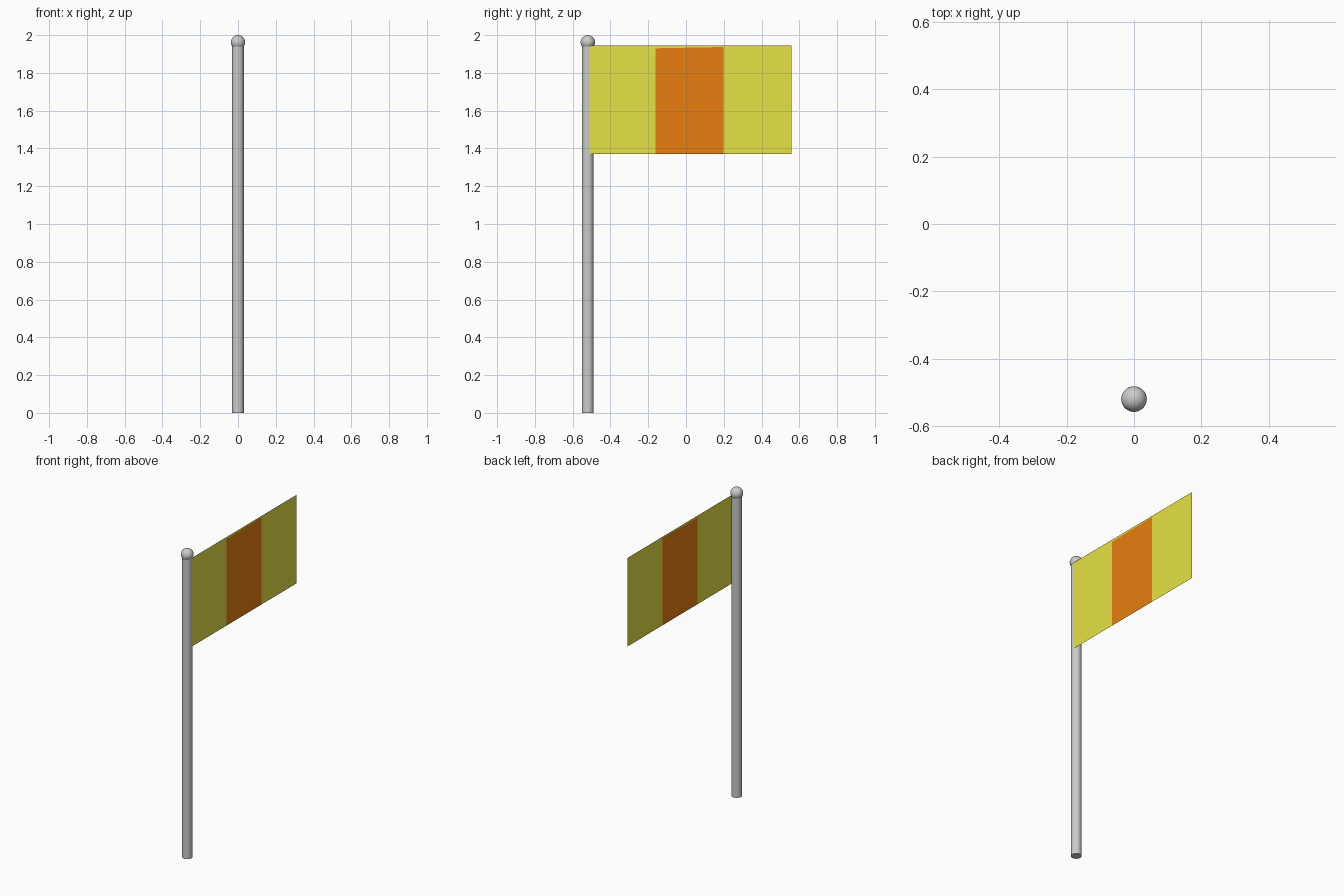
import bpy
import bmesh
import math

if "Cube" in bpy.data.objects:
    bpy.data.objects.remove(bpy.data.objects["Cube"])

POLE_Y, POLE_R, BALL_R = -0.52, 0.031, 0.038
FLAG_X, FLAG_END = 0.03, 0.558
FLAG_BOTTOM, FLAG_TOP = 1.37, 1.944


def material(name, color):
    mat = bpy.data.materials.new(name)
    mat.diffuse_color = (*color, 1)
    mat.use_nodes = True
    mat.node_tree.nodes["Principled BSDF"].inputs["Base Color"].default_value = mat.diffuse_color
    return mat


def smooth(name):
    bpy.context.object.name = name
    bpy.ops.object.shade_smooth_by_angle(angle=math.radians(40))


# Pole: capped cylinder ending inside the ball
pole_top = 1.95
bpy.ops.mesh.primitive_cylinder_add(vertices=32, radius=POLE_R, depth=pole_top,
                                    location=(0, POLE_Y, pole_top / 2))
smooth("pole")

# Ball finial on the pole top
bpy.ops.mesh.primitive_uv_sphere_add(segments=32, ring_count=16, radius=BALL_R,
                                     location=(0, POLE_Y, 2 - BALL_R))
smooth("finial_ball")

# Flag: flat sheet of three equal stripes, tangent to the pole side
third = (FLAG_END - POLE_Y) / 3
y = [POLE_Y + third * i for i in range(4)]
stripe_top = (1.93, 1.937)  # the middle stripe stops just under the top edge

bm = bmesh.new()


def panel(y0, y1, bottom, top, mat_index):
    points = [(y0, bottom[0]), (y1, bottom[1]), (y1, top[1]), (y0, top[0])]
    face = bm.faces.new([bm.verts.new((FLAG_X, py, pz)) for py, pz in points])
    face.material_index = mat_index


low, high = (FLAG_BOTTOM,) * 2, (FLAG_TOP,) * 2
panel(y[0], y[1], low, high, 0)
panel(y[1], y[2], low, stripe_top, 1)
panel(y[1], y[2], stripe_top, high, 0)
panel(y[2], y[3], low, high, 0)
bmesh.ops.remove_doubles(bm, verts=bm.verts, dist=0.0001)

mesh = bpy.data.meshes.new("flag")
bm.to_mesh(mesh)
bm.free()
mesh.materials.append(material("yellow", (0.8, 0.76, 0.06)))
mesh.materials.append(material("orange", (0.8, 0.21, 0.005)))
bpy.context.collection.objects.link(bpy.data.objects.new("flag", mesh))
